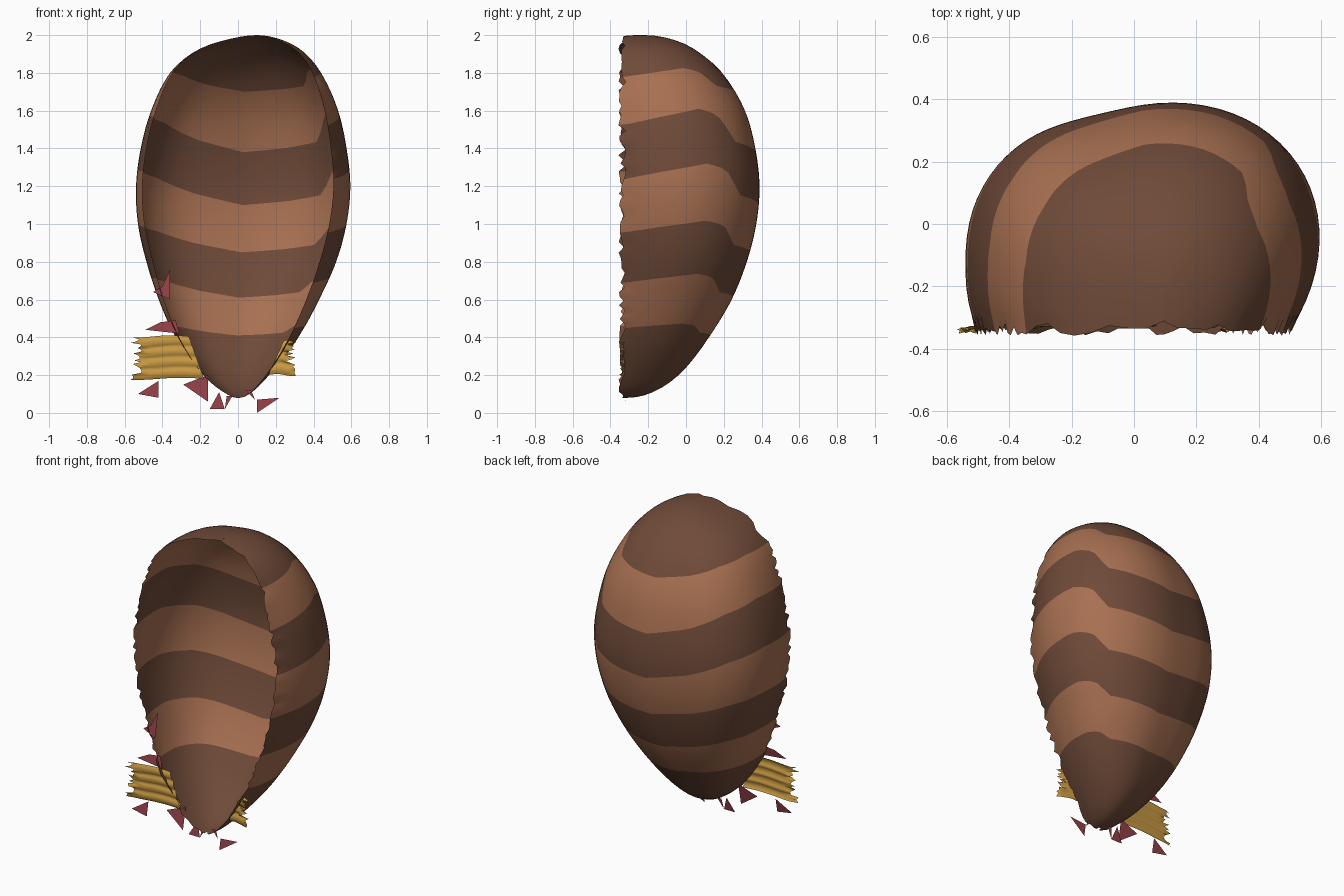
import bpy, math, random

if "Cube" in bpy.data.objects:
    bpy.data.objects.remove(bpy.data.objects["Cube"])
random.seed(4)

def material(name, col):
    m = bpy.data.materials.new(name)
    m.diffuse_color = (*col, 1)
    m.use_nodes = True
    m.node_tree.nodes["Principled BSDF"].inputs["Base Color"].default_value = m.diffuse_color
    return m

DARK = material("dark brown", (0.158, 0.069, 0.040))
LIGHT = material("light brown", (0.39, 0.162, 0.083))
GOLD = material("straw gold", (0.58, 0.32, 0.055))
RED = material("dull red", (0.29, 0.05, 0.062))

def make(name, verts, faces, mats, idx=None, smooth=True):
    me = bpy.data.meshes.new(name)
    me.from_pydata(verts, [], faces)
    for m in mats:
        me.materials.append(m)
    for i, p in enumerate(me.polygons):
        p.use_smooth = smooth
        if idx:
            p.material_index = idx[i]
    ob = bpy.data.objects.new(name, me)
    bpy.context.collection.objects.link(ob)
    return ob

def lerp(table, x):
    for (a, p), (b, q) in zip(table, table[1:]):
        if x <= b:
            return p + (q - p) * max(0, (x - a) / (b - a))
    return table[-1][1]

def spow(v, e):
    return math.copysign(abs(v) ** e, v)

# Body profile: z, left x, right x, back y, section centre y
PROFILE = [
    (0.08, -0.01, 0.01, -0.31, -0.325), (0.10, -0.06, 0.06, -0.20, -0.31),
    (0.20, -0.185, 0.165, -0.04, -0.27), (0.40, -0.33, 0.32, 0.12, -0.21),
    (0.60, -0.42, 0.43, 0.24, -0.17), (0.80, -0.485, 0.52, 0.32, -0.14),
    (1.00, -0.53, 0.575, 0.37, -0.13), (1.20, -0.54, 0.595, 0.387, -0.13),
    (1.40, -0.515, 0.575, 0.365, -0.14), (1.60, -0.46, 0.53, 0.31, -0.16),
    (1.80, -0.36, 0.44, 0.19, -0.21), (1.90, -0.25, 0.36, 0.08, -0.24),
    (1.95, -0.15, 0.29, 0.00, -0.25), (1.985, -0.02, 0.20, -0.10, -0.25),
    (2.00, 0.10, 0.10, -0.22, -0.24)]

def phi(z):
    return math.acos(max(-1, min(1, (1.04 - z) / 0.96)))

KEYS = [(phi(p[0]), p[1:]) for p in PROFILE]

def section(z):
    # smooth cubic interpolation of the profile
    x = phi(z)
    n = len(KEYS)
    i = next((k for k in range(n - 1) if x <= KEYS[k + 1][0]), n - 2)
    a, b = KEYS[i][0], KEYS[i + 1][0]
    s = (x - a) / (b - a)
    out = []
    for k in range(4):
        def slope(j):
            lo, hi = max(j - 1, 0), min(j + 1, n - 1)
            return (KEYS[hi][1][k] - KEYS[lo][1][k]) / (KEYS[hi][0] - KEYS[lo][0])
        p, q = KEYS[i][1][k], KEYS[i + 1][1][k]
        m0, m1 = slope(i) * (b - a), slope(i + 1) * (b - a)
        out.append((2*s**3 - 3*s*s + 1) * p + (s**3 - 2*s*s + s) * m0
                   + (3*s*s - 2*s**3) * q + (s**3 - s*s) * m1)
    return out

# Stripe boundaries at the back, and how far they rise round the sides
BOUNDS = [0.08, 0.41, 0.61, 0.85, 1.10, 1.38, 1.70, 2.0]
RISE_R = [(0, 0), (.2, .02), (.38, .05), (.47, .18), (.58, .21), (.8, .17), (1, .13)]
RISE_L = [(0, 0), (.25, .06), (.5, .14), (.75, .18), (1, .17)]
WINDOW = [(.08, 0), (.41, .3), (.61, .6), (.85, .8), (1.1, 1.05), (1.38, 1.1), (1.7, .6), (2, 0)]
SKEW = 0.17     # the right side of the body is pushed back
FULL = 0.86     # the left side is fuller than an ellipse

rows, bands = [], []
N = 10
for b in range(7):
    lo, hi = BOUNDS[b], BOUNDS[b + 1]
    for i in range(N):
        s = i / N
        if b == 0:
            s = s * s
        if b == 6:
            s = 1 - (1 - s) ** 2
        rows.append(lo + (hi - lo) * s)
        bands.append(b % 2)
rows.append(2.0)

# Hollow striped body: an open shell with a ragged rim at the front
C = 24
verts, faces, idx = [], [], []
for r, t in enumerate(rows):
    for c in range(-C, C + 1):
        u = c / C
        rise = lerp(RISE_R if u > 0 else RISE_L, abs(u)) * lerp(WINDOW, t)
        z = min(2.0, t + rise)
        xl, xr, yb, cy = section(z)
        depth = max(yb - cy, 0.002)
        ratio = max(-1, min(1, (-0.335 - cy) / depth))
        if u > 0:
            norm = math.hypot(1, SKEW)
            front = min(math.pi, math.acos(ratio / norm) + math.atan(SKEW))
            if ratio == -1:
                front = math.pi
        else:
            front = math.acos(spow(ratio, 1 / FULL))
        th = u * front
        sn, cs = math.sin(th), math.cos(th)
        x = (xl + xr) / 2 + (xr - xl) / 2 * sn
        if u > 0:
            shape = cs + SKEW * sn
        else:
            shape = spow(cs, FULL) + SKEW * sn * cs ** 10
        y = cy + depth * shape * 0.99
        if abs(c) == C and 2 < r < len(rows) - 4:
            y += random.uniform(-0.025, 0.015)
        verts.append((x, y, z))
W = 2 * C + 1
for r in range(len(rows) - 1):
    for c in range(W - 1):
        a = r * W + c
        faces.append((a, a + W, a + W + 1, a + 1))
        idx.append(bands[r])
make("striped_body_shell", verts, faces, [DARK, LIGHT], idx)

# Torn ribbed bands beside the lower tip
def ribbed_band(name, outer, low_in, high_in, z0, z1, ribs):
    nr, nc = ribs * 6, 8
    vs, fs = [], []
    for r in range(nr + 1):
        v = r / nr
        inner = low_in + (high_in - low_in) * v
        end = outer + random.uniform(-0.03, 0.03)
        for c in range(nc + 1):
            u = c / nc
            y = -0.318 - 0.01 * u - 0.01 * abs(math.sin(math.pi * ribs * v))
            if c == nc:
                y += random.uniform(-0.015, 0.008)
            z = z0 + (z1 - z0) * v + 0.006 * math.sin(5 * u)
            vs.append((inner + (end - inner) * u, y, z))
    for r in range(nr):
        for c in range(nc):
            a = r * (nc + 1) + c
            fs.append((a, a + 1, a + nc + 2, a + nc + 1))
    make(name, vs, fs, [GOLD])

ribbed_band("left_ribbed_band", -0.54, -0.18, -0.26, 0.18, 0.405, 4)
ribbed_band("right_ribbed_band", 0.28, 0.16, 0.24, 0.20, 0.38, 3)

# Loose red shards, given in the front plane, leaning slightly back
SHARDS = [
    [(-.49, .44), (-.31, .42), (-.33, .49), (-.41, .48)],
    [(-.53, .10), (-.42, .08), (-.42, .17)],
    [(-.29, .15), (-.16, .06), (-.16, .20)],
    [(-.15, .02), (-.07, .02), (-.10, .11)],
    [(-.07, .02), (-.03, .09), (-.06, .09)],
    [(.10, .00), (.22, .08), (.10, .07)],
    [(.04, .12), (.09, .07), (.07, .12)],
    [(-.45, .64), (-.36, .60), (-.36, .76), (-.40, .67)]]
vs, fs = [], []
for k, shard in enumerate(SHARDS):
    base = -0.29 if k in (3, 4) else -0.335
    low = min(z for _, z in shard)
    fs.append(tuple(range(len(vs), len(vs) + len(shard))))
    for x, z in shard:
        vs.append((x, base + 0.2 * (z - low), z))
make("red_shards", vs, fs, [RED], smooth=False)
